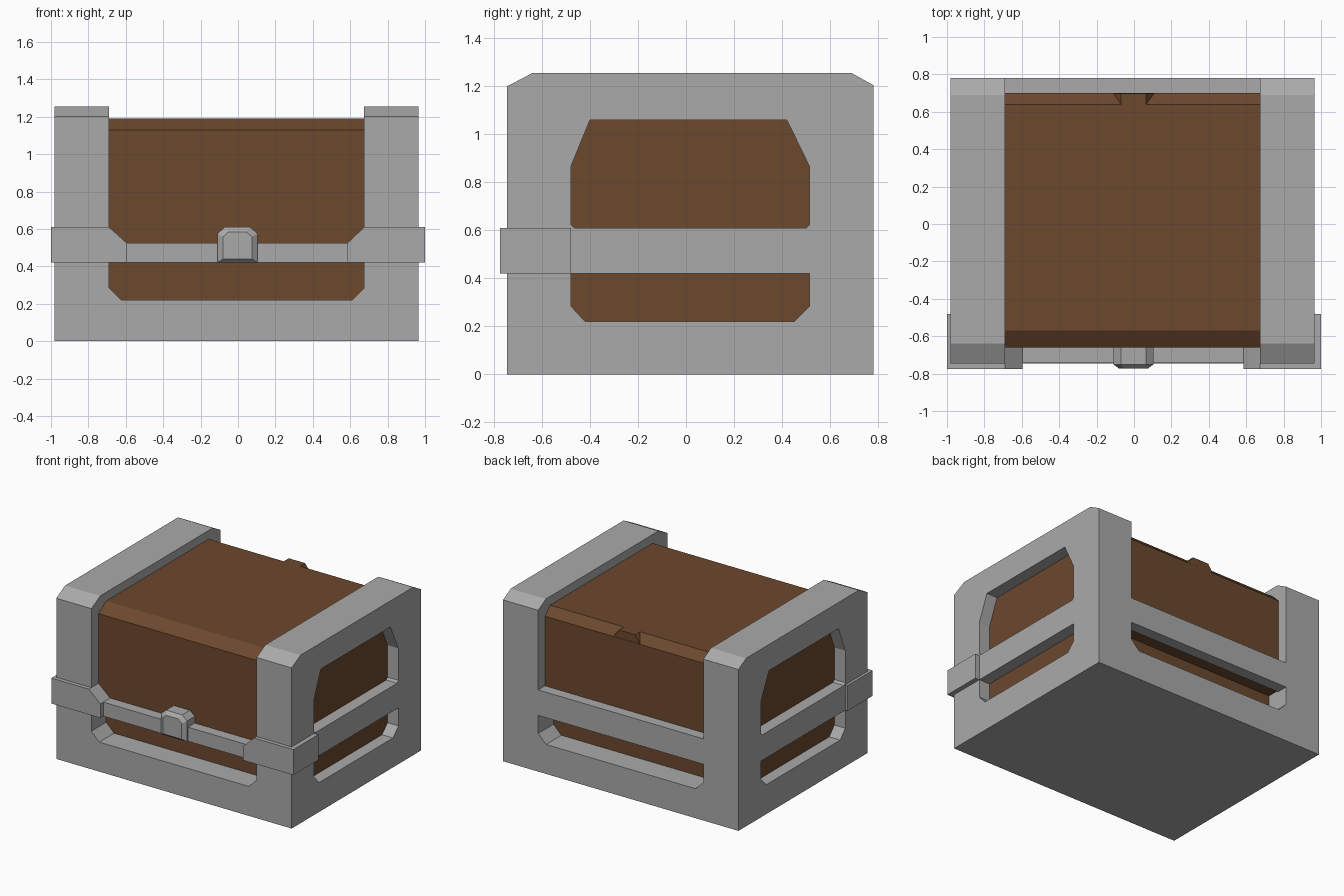
import bpy, bmesh
from mathutils import Vector

if "Cube" in bpy.data.objects:
    bpy.data.objects.remove(bpy.data.objects["Cube"])


def material(name, rgb):
    m = bpy.data.materials.new(name)
    m.diffuse_color = (*rgb, 1)
    m.use_nodes = True
    m.node_tree.nodes["Principled BSDF"].inputs["Base Color"].default_value = m.diffuse_color
    return m


STEEL = material("grey metal", (0.40, 0.40, 0.40))
WOOD = material("brown wood", (0.150, 0.065, 0.027))


def prism(name, loops, axis, a, b, mat, taper=None):
    """Extrude a profile (first loop outer, others holes) along x or y from a to b.
    taper = (sx, sz, center) shrinks the end at b (y axis only)."""
    bm = bmesh.new()
    place = (lambda u, v, t: (t, u, v)) if axis == 'x' else (lambda u, v, t: (u, t, v))
    edges = []
    for loop in loops:
        vs = [bm.verts.new(place(u, v, a)) for u, v in loop]
        edges += [bm.edges.new((vs[i - 1], vs[i])) for i in range(len(vs))]
    direction = Vector(place(0, 0, b - a))
    if len(loops) == 1:
        bm.faces.new(vs)
    else:
        bmesh.ops.triangle_fill(bm, use_beauty=True, edges=edges, normal=direction.normalized())
    ext = bmesh.ops.extrude_face_region(bm, geom=bm.faces[:])
    moved = [g for g in ext["geom"] if isinstance(g, bmesh.types.BMVert)]
    bmesh.ops.translate(bm, verts=moved, vec=direction)
    if taper:
        sx, sz, (cx, cz) = taper
        for v in moved:
            v.co.x = cx + (v.co.x - cx) * sx
            v.co.z = cz + (v.co.z - cz) * sz
    bmesh.ops.recalc_face_normals(bm, faces=bm.faces[:])
    me = bpy.data.meshes.new(name)
    bm.to_mesh(me)
    bm.free()
    me.materials.append(mat)
    ob = bpy.data.objects.new(name, me)
    bpy.context.collection.objects.link(ob)
    return ob


def rect(u0, u1, v0, v1):
    return [(u0, v0), (u1, v0), (u1, v1), (u0, v1)]


# inner and outer x of the two end frames, left and right
XL0, XL1, XR0, XR1 = -0.98, -0.69, 0.675, 0.965

# end frames with two windows each
outer = [(-0.745, 0), (0.78, 0), (0.78, 1.205), (0.69, 1.255), (-0.64, 1.255), (-0.745, 1.2)]
upper = [(-0.48, 0.625), (-0.465, 0.61), (0.5, 0.61), (0.515, 0.625),
         (0.515, 0.865), (0.42, 1.06), (-0.40, 1.06), (-0.48, 0.865)]
lower = [(-0.42, 0.22), (0.45, 0.22), (0.515, 0.285), (0.515, 0.42), (-0.48, 0.42), (-0.48, 0.285)]
prism("left_end_frame", [outer, upper, lower], 'x', XL0, XL1, STEEL)
prism("right_end_frame", [outer, upper, lower], 'x', XR0, XR1, STEEL)

# base sill: U profile with chamfered window corners, front and back
sill = [(XL1, 0), (XR0, 0), (XR0, 0.285), (0.61, 0.22), (-0.625, 0.22), (XL1, 0.285)]
prism("front_sill", [sill], 'y', -0.745, -0.5, STEEL)
prism("back_sill", [sill], 'y', 0.53, 0.78, STEEL)
prism("base_plate", [rect(XL1, XR0, 0, 0.2)], 'y', -0.5, 0.53, STEEL)

# wooden box (set back) and wooden lid block
prism("wood_box", [rect(-0.57, 0.60, 0.1, 0.45)], 'x', -0.89, 0.875, WOOD)
lid = [(-0.66, 0.43), (0.70, 0.43), (0.70, 1.13), (0.64, 1.19), (-0.57, 1.19), (-0.66, 1.13)]
prism("wood_lid", [lid], 'x', -0.89, 0.875, WOOD)

# hinge block filling the middle of the lid's back chamfer
hinge = [(-0.11, 1.13), (0.11, 1.13), (0.065, 1.19), (-0.07, 1.19)]
prism("wood_hinge_block", [hinge], 'y', 0.63, 0.699, WOOD)

# middle bands
prism("front_band", [rect(XL1, XR0, 0.42, 0.525)], 'y', -0.74, -0.655, STEEL)
prism("back_band", [rect(XL1, XR0, 0.42, 0.61)], 'y', 0.695, 0.78, STEEL)

# corner clasps wrapping the front corners
for side, s, inner, mid in (("left", -1, -0.595, XL1), ("right", 1, 0.585, XR0)):
    prof = [(s, 0.42), (inner, 0.42), (inner, 0.525), (mid, 0.61), (s, 0.61)]
    prism(side + "_clasp_front", [prof], 'y', -0.775, -0.655, STEEL)
    prism(side + "_clasp_side", [rect(-0.655, -0.48, 0.42, 0.61)], 'x', s, s * 0.9, STEEL)

# lock with bevelled face
lock = [(-0.11, 0.42), (0.105, 0.42), (0.105, 0.575), (0.065, 0.61), (-0.07, 0.61), (-0.11, 0.575)]
prism("lock_body", [lock], 'y', -0.655, -0.75, STEEL)
prism("lock_face", [lock], 'y', -0.75, -0.773, STEEL, taper=(0.72, 0.76, (-0.0025, 0.503)))
